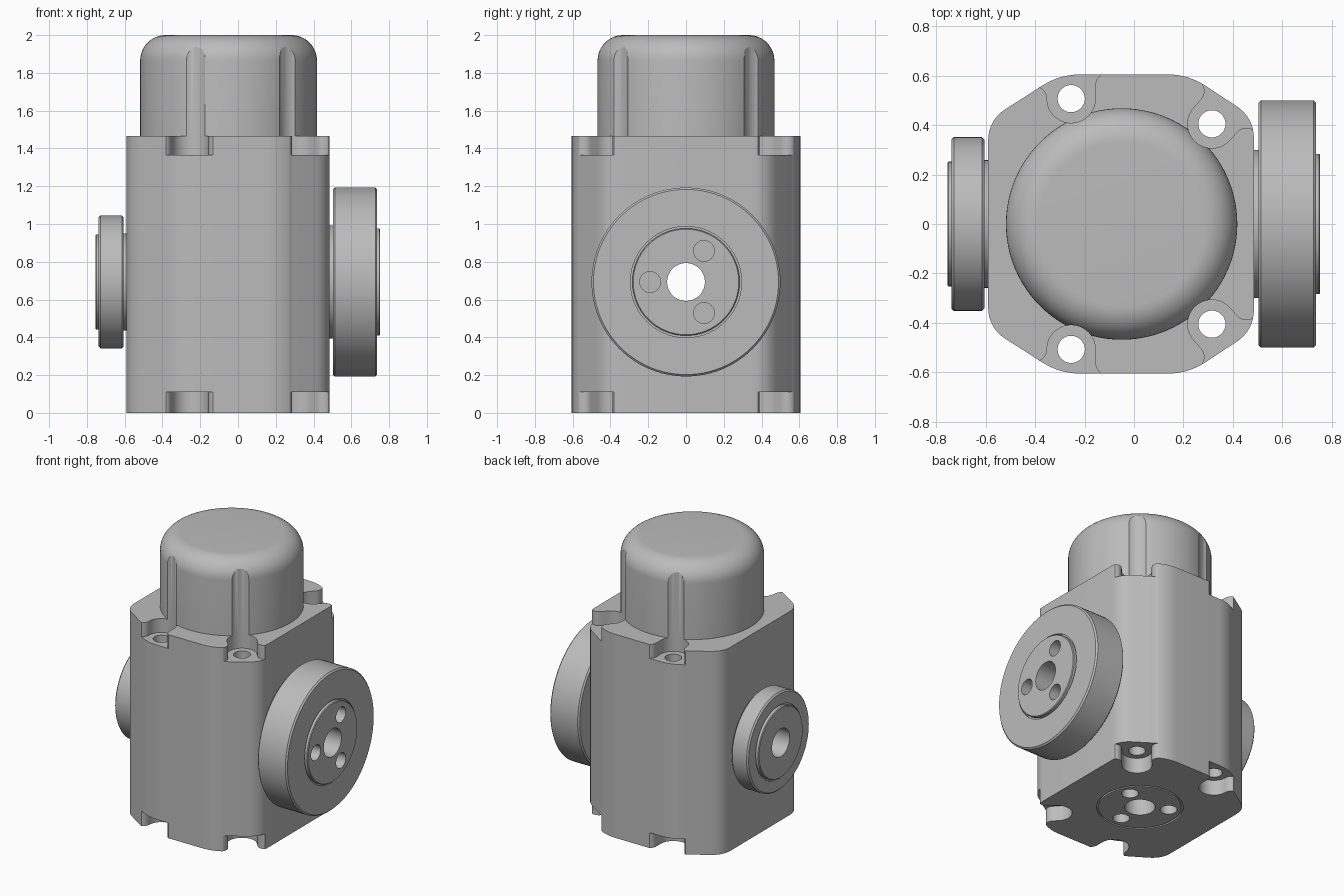
import bpy, bmesh, math
from mathutils import Vector, Matrix

old = bpy.data.objects.get("Cube")
if old:
    bpy.data.objects.remove(old, do_unlink=True)

AXIS_X, BORE_Z = -0.05, 0.693      # cap axis and cross-bore height
BODY_TOP, BORE_R, POCKET_R = 1.465, 0.1, 0.098

grey = bpy.data.materials.new("machined_grey")
grey.use_nodes = True
grey.diffuse_color = (0.5, 0.5, 0.5, 1)
grey.node_tree.nodes["Principled BSDF"].inputs["Base Color"].default_value = (0.5, 0.5, 0.5, 1)


def make(name, bm):
    bmesh.ops.recalc_face_normals(bm, faces=bm.faces)
    mesh = bpy.data.meshes.new(name)
    bm.to_mesh(mesh)
    bm.free()
    mesh.materials.append(grey)
    obj = bpy.data.objects.new(name, mesh)
    bpy.context.collection.objects.link(obj)
    return obj


def prism(name, outline, z0, z1):
    bm = bmesh.new()
    face = bm.faces.new([bm.verts.new((x, y, z0)) for x, y in outline])
    up = bmesh.ops.extrude_face_region(bm, geom=[face])["geom"]
    bmesh.ops.translate(bm, vec=(0, 0, z1 - z0), verts=[v for v in up if isinstance(v, bmesh.types.BMVert)])
    return make(name, bm)


def lathe(name, profile, matrix, steps=96):
    """Spin a closed (radius, height) profile around local z."""
    bm = bmesh.new()
    verts = [bm.verts.new((r, 0, h)) for r, h in profile]
    edges = [bm.edges.new((verts[i - 1], verts[i])) for i in range(len(verts))]
    bmesh.ops.spin(bm, geom=verts + edges, cent=(0, 0, 0), axis=(0, 0, 1), angle=math.tau, steps=steps)
    bmesh.ops.remove_doubles(bm, verts=bm.verts, dist=1e-5)
    loose = [e for e in bm.edges if not e.link_faces]
    bmesh.ops.delete(bm, geom=loose, context="EDGES")
    bm.transform(matrix)
    return make(name, bm)


def rod(radius, z0, z1, matrix=Matrix(), steps=40):
    ring = [(radius * math.cos(math.tau * i / steps), radius * math.sin(math.tau * i / steps)) for i in range(steps)]
    obj = prism("cutter", ring, z0, z1)
    obj.data.transform(matrix)
    return obj


def cut(obj, cutters):
    bpy.context.view_layer.objects.active = obj
    for c in cutters:
        mod = obj.modifiers.new("cut", "BOOLEAN")
        mod.operation, mod.solver, mod.object = "DIFFERENCE", "EXACT", c
        bpy.ops.object.modifier_apply(modifier=mod.name)


def discard(cutters):
    for c in cutters:
        bpy.data.objects.remove(c, do_unlink=True)


def rounded(corners, trim, steps=8):
    """Round each corner with a curve starting trim away from it."""
    out = []
    for i, c in enumerate(corners):
        c = Vector(c)
        a = c + (Vector(corners[i - 1]) - c).normalized() * trim
        b = c + (Vector(corners[(i + 1) % len(corners)]) - c).normalized() * trim
        for k in range(steps + 1):
            t = k / steps
            out.append(a * (1 - t) ** 2 + c * 2 * t * (1 - t) + b * t * t)
    return out


def pocket(centre, angle, left_run, right_run, flare=0.05):
    """Outline of a U-shaped bolt pocket opening along angle, with flared mouth."""
    arc = [math.radians(90 + 180 * i / 24) for i in range(25)]
    pts = [(POCKET_R * math.cos(a), POCKET_R * math.sin(a)) for a in arc]
    quarter = [math.radians(90 * i / 6) for i in range(7)]

    def mouth(run, s):
        p = [(run + flare * math.sin(q), s * (POCKET_R + flare * (1 - math.cos(q)))) for q in quarter]
        return p + [(0.4, s * (POCKET_R + flare))]
    pts += mouth(right_run, -1) + mouth(left_run, 1)[::-1]
    turn = Matrix.Rotation(angle, 2)
    return [turn @ Vector(p) + Vector(centre) for p in pts]


def hole_spots(radius=0.19):
    return [(radius * math.cos(a), radius * math.sin(a)) for a in (math.radians(d) for d in (30, 150, 270))]


# Housing body
half = [(-0.59, 0.42), (-0.30, 0.605), (0.22, 0.605), (0.485, 0.43)]
corners = half + [(x, -y) for x, y in reversed(half)]
body = prism("housing_body", rounded(corners, 0.085), 0, BODY_TOP)

# Domed cap
R, F, TOP = 0.468, 0.135, 2.0
fillet = [(R - F + F * math.cos(a), TOP - F + F * math.sin(a)) for a in (math.radians(90 * i / 12) for i in range(13))]
cap = lathe("motor_cap", [(0, BODY_TOP), (R, BODY_TOP)] + fillet + [(0, TOP)], Matrix.Translation((AXIS_X, 0, 0)))

# Bolt pockets at both ends, with through holes
bolts = [((-0.254, 0.507), math.radians(90), 0.0, 0.055), ((0.315, 0.405), math.radians(48), 0.045, 0.045)]
top_cutters, body_cutters = [], []
for centre, angle, run_a, run_b in bolts:
    shape = pocket(centre, angle, run_a, run_b)
    for s in (1, -1):
        outline = [(x, s * y) for x, y in shape]
        top_cutters.append(prism("cutter", outline, 1.365, 2.1))
        body_cutters.append(prism("cutter", outline, -0.1, 0.11))
        body_cutters.append(rod(0.055, -0.2, 1.6, Matrix.Translation((centre[0], s * centre[1], 0))))

# Cross bore and the port in the underside
along_x = Matrix.Translation((0, 0, BORE_Z)) @ Matrix.Rotation(math.pi / 2, 4, "Y")
body_cutters.append(rod(BORE_R, -1, 1, along_x, 48))
base = Matrix.Translation((AXIS_X, 0, 0))
body_cutters.append(rod(BORE_R, -0.1, 0.25, base, 48))
body_cutters.append(lathe("cutter", [(0.27, -0.05), (0.282, -0.05), (0.282, 0.012), (0.27, 0.012)], base))
for x, y in hole_spots():
    body_cutters.append(rod(0.055, -0.1, 0.12, Matrix.Translation((AXIS_X + x, y, 0))))
cut(body, top_cutters + body_cutters)
cut(cap, top_cutters)
discard(top_cutters + body_cutters)


# Output flanges: hub, wheel and raised face plate
def flange(name, side, inner, back, front, tip, hub_r, wheel_r, plate_r):
    c = 0.01
    profile = [(BORE_R, inner), (hub_r, inner), (hub_r, back), (wheel_r - c, back), (wheel_r, back + c),
               (wheel_r, front - c), (wheel_r - c, front), (plate_r + c, front), (plate_r + c, front - c),
               (plate_r, front - c), (plate_r, tip - c / 2), (plate_r - c / 2, tip), (BORE_R, tip)]
    out = Vector((side, 0, 0))
    # local x -> world y, local y -> world z, local z -> outwards
    frame = Matrix(((0, 0, side, 0), (1, 0, 0, 0), (0, 1, 0, BORE_Z), (0, 0, 0, 1)))
    obj = lathe(name, profile, frame)
    pins = []
    for x, y in hole_spots():
        # spots turned so one lies towards the front
        pins.append(rod(0.055, tip - 0.12, tip + 0.1, frame @ Matrix.Translation((y, x, 0))))
    cut(obj, pins)
    discard(pins)
    return obj


large = flange("large_flange", 1, 0.48, 0.503, 0.737, 0.753, 0.30, 0.5, 0.284)
small = flange("small_flange", -1, 0.585, 0.605, 0.738, 0.755, 0.258, 0.352, 0.252)

# Smooth curved walls, crisp edges
for obj in (body, cap, large, small):
    bpy.ops.object.select_all(action="DESELECT")
    obj.select_set(True)
    bpy.context.view_layer.objects.active = obj
    bpy.ops.object.shade_smooth_by_angle(angle=math.radians(30))
